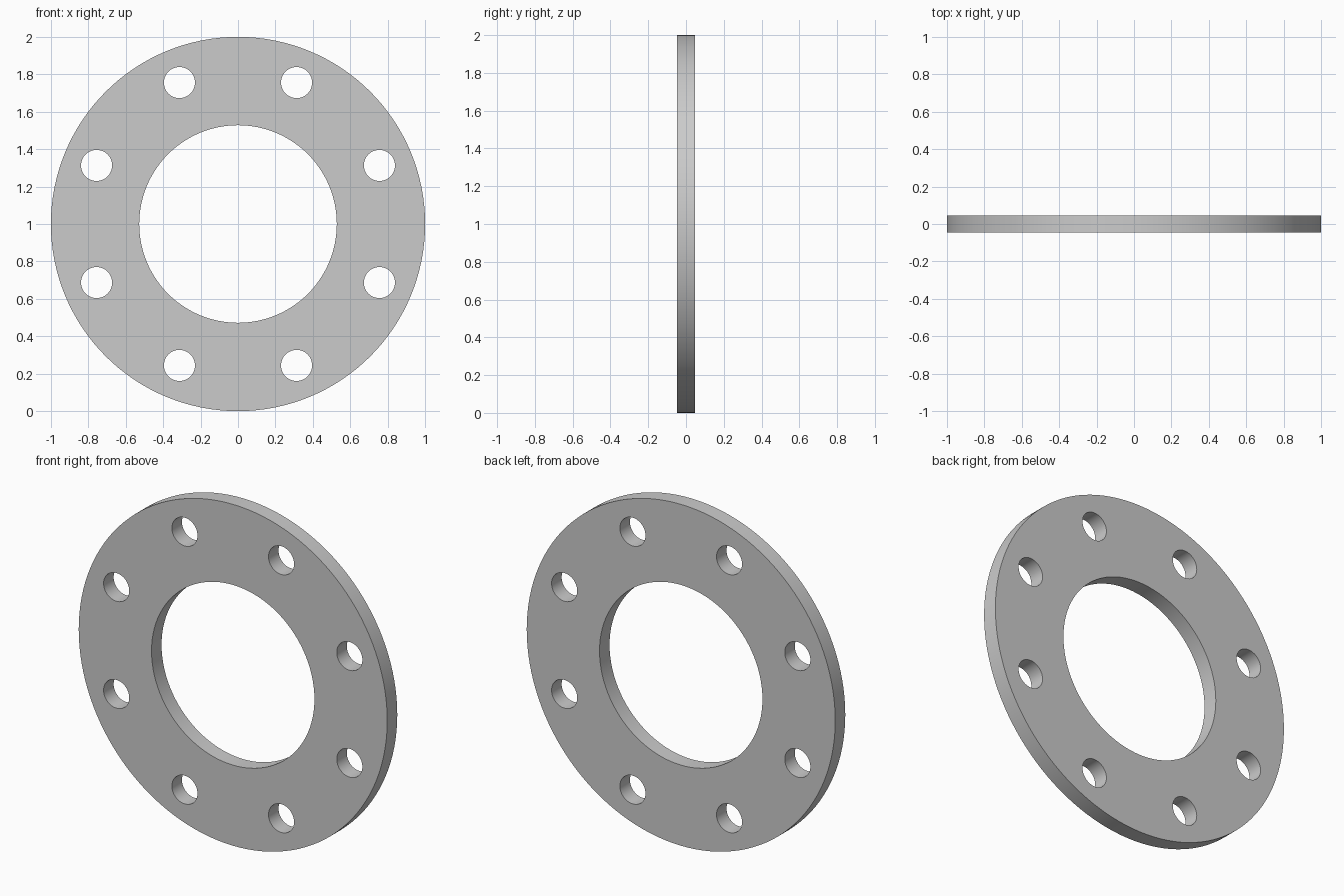
import bpy, bmesh
from math import sin, cos, pi, radians

if "Cube" in bpy.data.objects:
    bpy.data.objects.remove(bpy.data.objects["Cube"])

OUTER_R, BORE_R = 1.0, 0.528
BOLT_CIRCLE_R, BOLT_R, BOLTS = 0.818, 0.083, 8
THICKNESS = 0.093


def add_circle(curve, cx, cy, r, n):
    s = curve.splines.new('POLY')
    s.points.add(n - 1)
    for i, p in enumerate(s.points):
        a = 2 * pi * i / n
        p.co = (cx + r * cos(a), cy + r * sin(a), 0, 1)
    s.use_cyclic_u = True


# Flange outline: rim, central bore and a ring of bolt holes
outline = bpy.data.curves.new("flange_outline", 'CURVE')
outline.dimensions = '2D'
outline.fill_mode = 'BOTH'
outline.extrude = THICKNESS / 2
add_circle(outline, 0, 0, OUTER_R, 128)
add_circle(outline, 0, 0, BORE_R, 96)
for k in range(BOLTS):
    a = 2 * pi * (k + 0.5) / BOLTS
    add_circle(outline, BOLT_CIRCLE_R * cos(a), BOLT_CIRCLE_R * sin(a), BOLT_R, 48)

# Stand the plate upright and turn it into a mesh
flange = bpy.data.objects.new("flange_plate", outline)
bpy.context.collection.objects.link(flange)
flange.rotation_euler = (radians(90), 0, 0)
flange.location = (0, 0, OUTER_R)
bpy.context.view_layer.objects.active = flange
flange.select_set(True)
bpy.ops.object.convert(target='MESH')
flange = bpy.context.object
bpy.ops.object.transform_apply(location=False, rotation=True, scale=True)

# Weld caps to walls
bm = bmesh.new()
bm.from_mesh(flange.data)
bmesh.ops.remove_doubles(bm, verts=bm.verts, dist=1e-5)
bmesh.ops.recalc_face_normals(bm, faces=bm.faces)
bm.to_mesh(flange.data)
bm.free()
bpy.ops.object.shade_smooth_by_angle(angle=radians(30))
